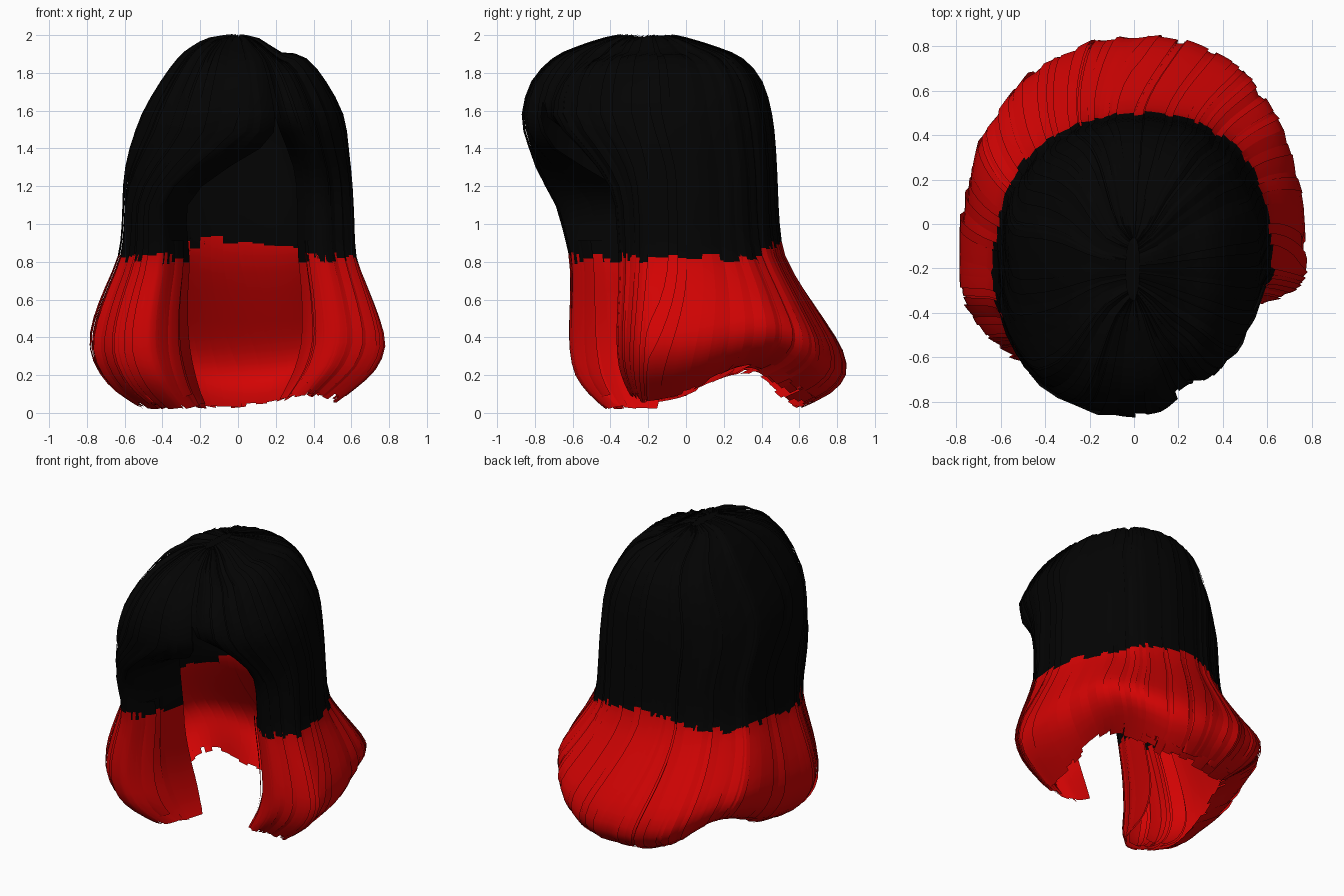
import bpy, bmesh, math, random
from mathutils import Vector

random.seed(4)
if "Cube" in bpy.data.objects:
    bpy.data.objects.remove(bpy.data.objects["Cube"])


def make_material(name, color):
    mat = bpy.data.materials.new(name)
    mat.use_nodes = True
    mat.diffuse_color = color
    bsdf = mat.node_tree.nodes["Principled BSDF"]
    bsdf.inputs["Base Color"].default_value = color
    bsdf.inputs["Roughness"].default_value = 0.7
    return mat


BLACK = make_material("black hair", (0.001, 0.001, 0.001, 1))
RED = make_material("red hair", (0.65, 0.001, 0.001, 1))

# Hair profile from crown to tips: height, reach to right, left, front, back
ROWS = [
    (2.0, 0, 0, .12, .12),
    (1.98, .15, .11, .23, .21),
    (1.93, .25, .23, .38, .37),
    (1.87, .32, .36, .5, .5),
    (1.75, .41, .46, .61, .6),
    (1.58, .51, .55, .66, .65),
    (1.4, .57, .58, .64, .67),
    (1.2, .6, .6, .63, .68),
    (1.0, .61, .61, .58, .69),
    (.83, .63, .62, .54, .72),
    (.65, .7, .68, .53, .82),
    (.48, .76, .74, .53, .93),
    (.33, .78, .77, .52, 1.02),
    (.2, .73, .72, .48, 1.04),
    (.1, .64, .62, .39, .96),
    (.02, .52, .52, .28, .8),
]
LAST = len(ROWS) - 1
CROWN_Y = -0.2
PARTING = 17


def smooth(a, b, x):
    t = max(0, min(1, (x - a) / (b - a)))
    return t * t * (3 - 2 * t)


def profile(t):
    """Catmull-Rom interpolation of the profile rows."""
    t = max(0, min(LAST, t))
    i = min(int(t), LAST - 1)
    f = t - i
    p = [ROWS[max(0, min(LAST, k))] for k in range(i - 1, i + 3)]
    return [b + .5 * f * (c - a + f * (2 * a - 5 * b + 4 * c - d + f * (3 * (b - c) + d - a)))
            for a, b, c, d in zip(*p)]


def hair_point(side, u, t, off):
    """Point on the hair: u runs from the front opening (0) to the back (1)."""
    z, right, left, front, back = profile(t)
    opened = smooth(1.65, 1.2, z) if side > 0 else smooth(1.55, 1.05, z)
    low = smooth(.9, .1, z)
    target = 28 - 8 * low if side > 0 else 22 - 6 * low
    edge = PARTING + (side * target - PARTING) * opened
    deg = edge + (side * 180 - edge) * u
    deg -= 12 * low * (.5 - .5 * math.cos(math.radians(deg)))
    s, c = math.sin(math.radians(deg)), math.cos(math.radians(deg))
    # The right side of the fringe is the fullest corner
    power = .78 + .14 * smooth(1.1, .7, z) if s < 0 < c else .85 - .05 * low
    x = math.copysign(abs(s) ** power, s) * (left if s > 0 else right)
    y = -math.copysign(abs(c) ** power, c) * (front if c > 0 else back)
    if c > 0:
        # The left front sweeps back as it falls, and the free edges roll inwards
        y *= 1 - smooth(.1, .5, s) * (.12 + .48 * smooth(1.6, 1.1, z))
        y *= 1 - (.92 + .25 * low) * opened * max(0, 1 - u / .16) ** 3
    else:
        y -= .08 * max(0, -x) * -c
    x, y = x * (1 + off), y * (1 + off) + CROWN_Y
    # Hem rises behind the ears and on the left lock
    angle = abs((deg + 180) % 360 - 180)
    lift = (.22 if side > 0 else .19) * math.exp(-((angle - 125) / 25) ** 2)
    if side > 0:
        lift += .07 * math.exp(-((angle - 45) / 35) ** 2)
    if z < .83:
        z += lift * (1 - z / .83)
    z += off * .5 * smooth(1.5, 1.9, z)
    # Groove along the parting
    p = Vector((x, y, z))
    w = math.exp(-((x - .22) / .07) ** 2) * smooth(.2, -.1, y) * smooth(1.3, 1.6, z)
    return p.lerp(Vector((.22, CROWN_Y, 1.2)), .04 * w)


def colour_change(u):
    """Profile position where black turns red, slightly higher at the back."""
    z = .82 + .1 * smooth(.65, 1, u) + random.uniform(-.03, .03)
    return 9 - (z - .83) / .17


def strip(bm, side, u0, u1, off, start, end, tilt=0, cols=3):
    """One lock of hair, a ribbon following the hair surface."""
    change = colour_change((u0 + u1) / 2)
    steps = [k / 2 for k in range(2 * LAST + 1) if start < k / 2 < end and abs(k / 2 - change) > .12]
    steps = sorted(steps + [start, end] + ([change] if start < change < end else []))
    grid = []
    for t in steps:
        row = []
        for k in range(cols + 1):
            f = k / cols
            tip = tilt * 6 * (f - .5) if t == end else 0
            row.append(bm.verts.new(hair_point(side, u0 + (u1 - u0) * f, t + tip, off + tilt * (f - .5))))
        grid.append(row)
    for i, (a, b) in enumerate(zip(grid, grid[1:])):
        for k in range(cols):
            quad = (a[k], a[k + 1], b[k + 1], b[k])
            face = bm.faces.new(quad if side > 0 else quad[::-1])
            face.smooth = True
            face.material_index = 1 if steps[i] >= change - .001 else 0


def finish(name, bm):
    bm.normal_update()
    mesh = bpy.data.meshes.new(name)
    bm.to_mesh(mesh)
    bm.free()
    mesh.materials.append(BLACK)
    mesh.materials.append(RED)
    obj = bpy.data.objects.new(name, mesh)
    bpy.context.collection.objects.link(obj)


for side, label in ((1, "left"), (-1, "right")):
    # Closed under-layer
    bm = bmesh.new()
    count = 30
    for i in range(count):
        strip(bm, side, i / count, (i + 1) / count, -.02, 0, LAST - random.uniform(.1, .6))
    finish(label + "_under_layer", bm)

    # Overlapping outer locks with ragged tips
    bm = bmesh.new()
    count = 48
    for i in range(count):
        u = (i + random.uniform(-.3, .3)) / count
        width = random.uniform(.025, .05)
        u = max(0, min(1 - width, u))
        strip(bm, side, u, u + width, random.uniform(-.012, .008), .3,
              LAST - random.uniform(0, .7), random.uniform(-.025, .025))
    finish(label + "_outer_locks", bm)

    # Inner curls filling the rolled front lock
    bm = bmesh.new()
    for i in range(16):
        u = random.uniform(.02, .32)
        strip(bm, side, u, u + random.uniform(.03, .06), random.uniform(-.16, -.03), 8.5,
              LAST - random.uniform(0, 1.2), random.uniform(-.08, .08))
    finish(label + "_inner_curls", bm)
